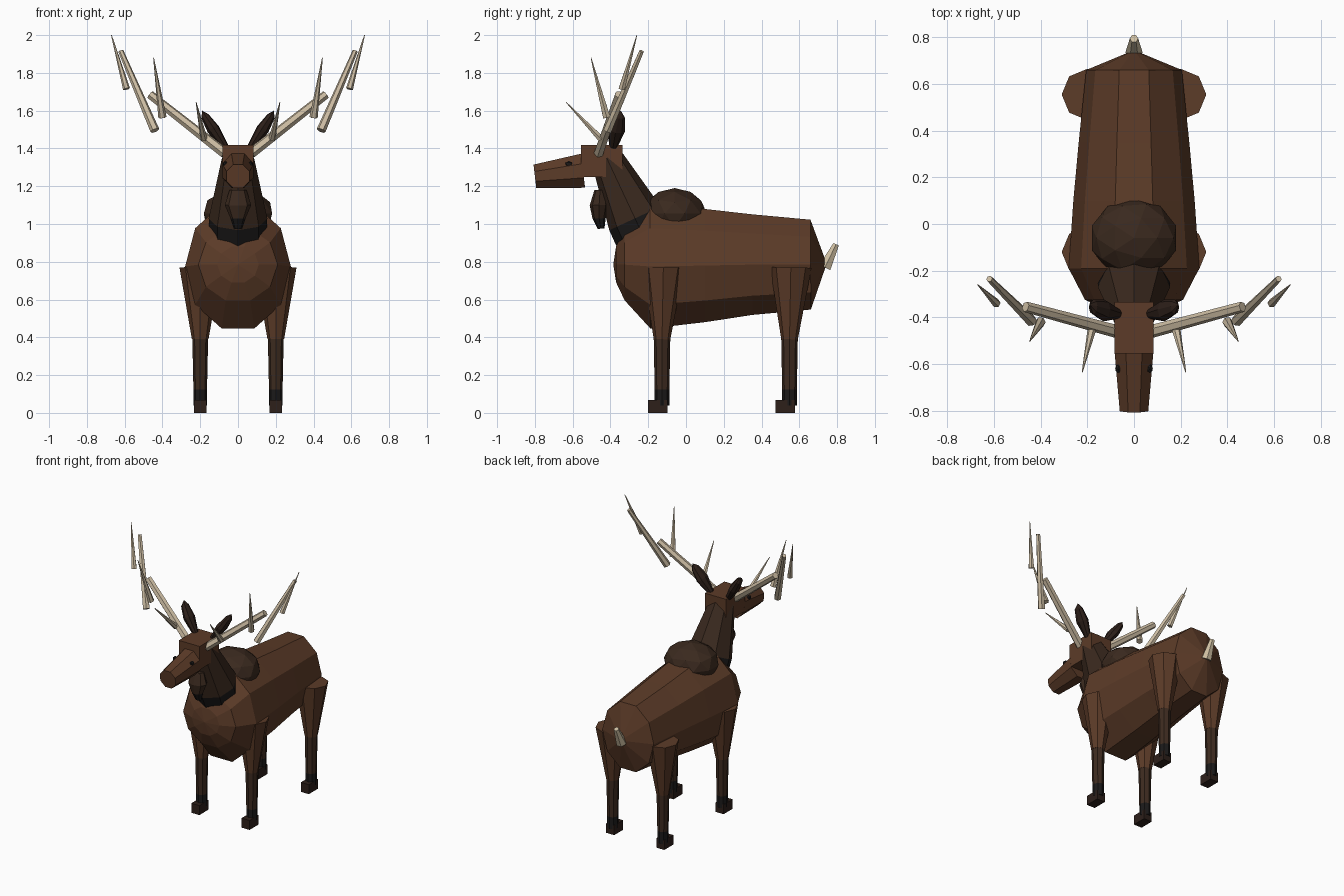
import bpy, bmesh, math
from mathutils import Vector

cube = bpy.data.objects.get("Cube")
if cube:
    bpy.data.objects.remove(cube)


def material(name, color):
    m = bpy.data.materials.new(name)
    m.use_nodes = True
    rgba = (*color, 1)
    m.diffuse_color = rgba
    node = next(n for n in m.node_tree.nodes if n.type == 'BSDF_PRINCIPLED')
    node.inputs["Base Color"].default_value = rgba
    return m


COAT = material("coat brown", (0.107, 0.044, 0.021))
LEG = material("shank brown", (0.047, 0.024, 0.014))
MANE = material("mane brown", (0.042, 0.022, 0.013))
EAR = material("ear brown", (0.026, 0.014, 0.010))
BLACK = material("charcoal", (0.011, 0.010, 0.010))
ANTLER = material("antler bone", (0.60, 0.50, 0.36))
TAIL = material("tail cream", (0.62, 0.52, 0.36))


def finish(name, bm, mats):
    bmesh.ops.recalc_face_normals(bm, faces=bm.faces)
    mesh = bpy.data.meshes.new(name)
    bm.to_mesh(mesh)
    bm.free()
    for m in mats:
        mesh.materials.append(m)
    obj = bpy.data.objects.new(name, mesh)
    bpy.context.collection.objects.link(obj)
    return obj


def loft(name, rings, mats, sides=8, phase=0.0):
    """Skin rings of (centre, radius across, radius deep); one material per segment."""
    axis = (Vector(rings[-1][0]) - Vector(rings[0][0])).normalized()
    u = Vector((1, 0, 0))
    u = (u - axis * u.dot(axis)).normalized()
    v = axis.cross(u)
    slots = list(dict.fromkeys(mats))
    bm = bmesh.new()
    loops = []
    for centre, ru, rv in rings:
        loop = []
        for k in range(sides):
            a = math.tau * (k + phase) / sides
            loop.append(bm.verts.new(Vector(centre) + u * ru * math.cos(a) + v * rv * math.sin(a)))
        loops.append(loop)
    for i in range(len(loops) - 1):
        slot = slots.index(mats[min(i, len(mats) - 1)])
        for k in range(sides):
            n = (k + 1) % sides
            f = bm.faces.new((loops[i][k], loops[i][n], loops[i + 1][n], loops[i + 1][k]))
            f.material_index = slot
    for i, m in ((0, mats[0]), (-1, mats[-1])):
        if rings[i][1] > 0:
            bm.faces.new(loops[i]).material_index = slots.index(m)
    bmesh.ops.remove_doubles(bm, verts=bm.verts, dist=0.0001)
    return finish(name, bm, slots)


def rod(name, start, end, r0, r1, mat, sides=6):
    return loft(name, [(start, r0, r0), (end, r1, r1)], [mat], sides)


def box(name, low, high, mat):
    bm = bmesh.new()
    bmesh.ops.create_cube(bm, size=1)
    for vert in bm.verts:
        vert.co = [l + (c + 0.5) * (h - l) for c, l, h in zip(vert.co, low, high)]
    return finish(name, bm, [mat])


def ball(name, centre, radii, mat, detail=2):
    bm = bmesh.new()
    bmesh.ops.create_icosphere(bm, subdivisions=detail, radius=1)
    for vert in bm.verts:
        vert.co = [p + c * r for c, p, r in zip(vert.co, centre, radii)]
    return finish(name, bm, [mat])


# Torso with rounded chest and pointed rump
loft("torso", [((0, -0.385, 0.785), 0, 0),
               ((0, -0.37, 0.785), 0.11, 0.10),
               ((0, -0.325, 0.785), 0.21, 0.20),
               ((0, -0.19, 0.775), 0.28, 0.345),
               ((0, 0.10, 0.78), 0.26, 0.315),
               ((0, 0.35, 0.785), 0.237, 0.28),
               ((0, 0.66, 0.785), 0.205, 0.25),
               ((0, 0.745, 0.79), 0, 0)], [COAT], sides=10)

# Shoulder hump
ball("shoulder_hump", (0, -0.06, 1.055), (0.19, 0.17, 0.135), MANE)

# Neck with dark lower ruff
loft("neck", [((0, -0.42, 1.35), 0.085, 0.085),
              ((0, -0.27, 1.03), 0.155, 0.15),
              ((0, -0.225, 0.93), 0.15, 0.15)], [MANE, BLACK])

# Throat tassel
loft("throat_tassel", [((0, -0.455, 1.18), 0.045, 0.03),
                       ((0, -0.46, 1.10), 0.07, 0.05),
                       ((0, -0.46, 1.03), 0.04, 0.035),
                       ((0, -0.45, 0.975), 0.022, 0.018)], [MANE, MANE, BLACK])

# Skull, muzzle and nose
box("skull", (-0.083, -0.555, 1.25), (0.083, -0.335, 1.418), COAT)
loft("muzzle", [((0, -0.545, 1.282), 0.09, 0.098),
                ((0, -0.80, 1.252), 0.066, 0.068)], [COAT], phase=0.5)
ball("nose", (0, -0.755, 1.316), (0.014, 0.014, 0.006), BLACK, 1)

# Tail
rod("tail", (0, 0.735, 0.77), (0, 0.795, 0.893), 0.037, 0.018, TAIL)

# Paired parts
for s, side in ((1, "left"), (-1, "right")):
    ball(side + "_eye", (s * 0.068, -0.62, 1.318), (0.014, 0.02, 0.016), BLACK, 1)

    loft(side + "_ear", [((s * 0.07, -0.385, 1.41), 0.02, 0.022),
                         ((s * 0.13, -0.37, 1.50), 0.034, 0.048),
                         ((s * 0.175, -0.355, 1.57), 0.022, 0.032),
                         ((s * 0.19, -0.345, 1.60), 0, 0)], [EAR])

    # Antler beams and tines
    rod(side + "_lower_beam", (s * 0.07, -0.462, 1.375), (s * 0.465, -0.355, 1.685),
        0.028, 0.023, ANTLER)
    rod(side + "_upper_beam", (s * 0.44, -0.415, 1.495), (s * 0.62, -0.235, 1.915),
        0.025, 0.014, ANTLER)
    rod(side + "_brow_tine", (s * 0.18, -0.45, 1.45), (s * 0.222, -0.635, 1.645),
        0.019, 0.002, ANTLER)
    rod(side + "_middle_tine", (s * 0.40, -0.42, 1.565), (s * 0.447, -0.503, 1.88),
        0.022, 0.002, ANTLER)
    rod(side + "_crown_tine", (s * 0.59, -0.34, 1.715), (s * 0.67, -0.26, 2.0),
        0.019, 0.002, ANTLER)

    # Legs
    for y, end in ((-0.12, "front"), (0.555, "rear")):
        name = side + "_" + end
        x, foot = s * 0.2, y - 0.007
        rod(name + "_thigh", (x, y, 0.77), (x, foot, 0.39), 0.11, 0.044, COAT, 8)
        loft(name + "_shank", [((x, foot, 0.40), 0.042, 0.044),
                               ((x, foot, 0.125), 0.036, 0.039),
                               ((x, foot, 0.04), 0.036, 0.039)], [LEG, BLACK])
        box(name + "_hoof", (x - 0.032, foot - 0.073, 0),
            (x + 0.032, foot + 0.03, 0.068), EAR)
